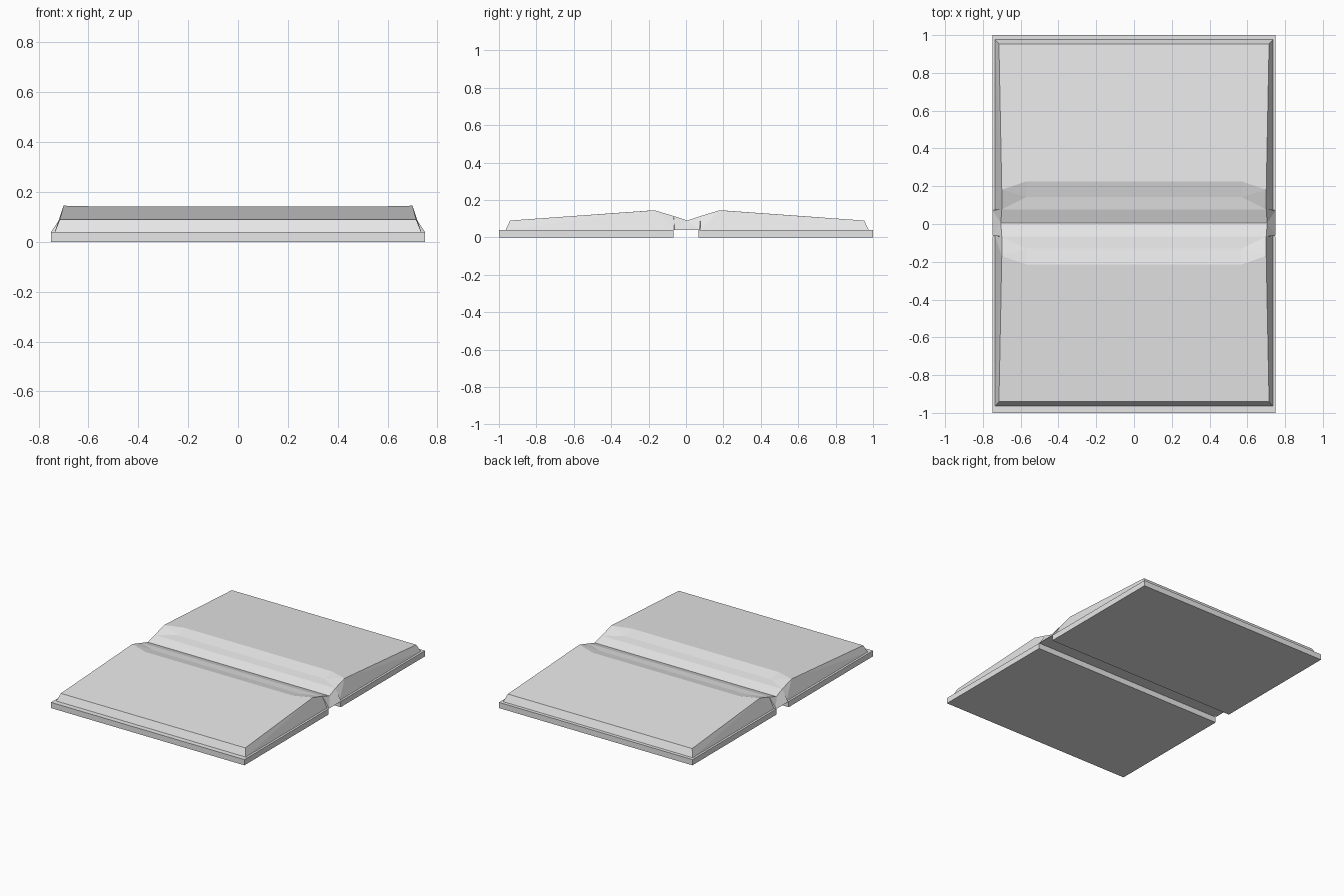
import bpy
import bmesh

if "Cube" in bpy.data.objects:
    bpy.data.objects.remove(bpy.data.objects["Cube"], do_unlink=True)

grey = bpy.data.materials.new("light_grey")
grey.use_nodes = True
colour = (0.8, 0.8, 0.8, 1)
grey.diffuse_color = colour
grey.node_tree.nodes["Principled BSDF"].inputs["Base Color"].default_value = colour

CENTRE = 0.006  # the fold sits slightly behind the middle of the covers


def finish(name, bm):
    bmesh.ops.remove_doubles(bm, verts=bm.verts, dist=0.0001)
    bmesh.ops.recalc_face_normals(bm, faces=bm.faces)
    mesh = bpy.data.meshes.new(name)
    bm.to_mesh(mesh)
    bm.free()
    mesh.materials.append(grey)
    obj = bpy.data.objects.new(name, mesh)
    bpy.context.collection.objects.link(obj)
    return obj


def cover(name, side):
    bm = bmesh.new()
    bmesh.ops.create_cube(bm, size=1)
    bmesh.ops.scale(bm, vec=(1.5, 0.933, 0.04), verts=bm.verts)
    bmesh.ops.translate(bm, vec=(0, side * 0.5335, 0.02), verts=bm.verts)
    finish(name, bm)


cover("front_cover", -1)
cover("back_cover", 1)

# Named corners of one quarter of the page block
corners = {
    "outer_base": (0.735, 0.97, 0.04),
    "inner_base": (0.735, 0.07, 0.04),
    "outer_top": (0.715, 0.947, 0.09),
    "peak": (0.70, 0.175, 0.145),
    "curl": (0.70, 0.072, 0.114),
    "fold": (0.705, 0, 0.09),
    "crest": (0.57, 0.22, 0.142),
    "dip": (0.57, 0.137, 0.122),
    "tip": (0.75, 0.067, 0.04),
}
# Strips that run across the full width, from one side to the other
strips = ["outer_base outer_top", "outer_top crest", "crest dip", "dip curl",
          "curl fold", "outer_base inner_base", "inner_base tip"]
# Faces repeated at each end of the pages
ends = ["outer_top crest peak", "peak crest dip", "peak dip curl",
        "outer_base outer_top peak", "outer_base peak inner_base",
        "inner_base peak curl", "inner_base curl tip", "curl fold tip"]

bm = bmesh.new()


def add_face(points):
    bm.faces.new([bm.verts.new(p) for p in points])


def place(name, sx, sy):
    x, y, z = corners[name]
    return (sx * x, sy * y + CENTRE, z)


for sy in (-1, 1):
    for strip in strips:
        a, b = strip.split()
        add_face([place(a, -1, sy), place(a, 1, sy), place(b, 1, sy), place(b, -1, sy)])
    for sx in (-1, 1):
        for end in ends:
            add_face([place(n, sx, sy) for n in end.split()])

# Spine ends and underside
for sx in (-1, 1):
    add_face([place("fold", sx, 1), place("tip", sx, 1), place("tip", sx, -1)])
add_face([place("tip", -1, -1), place("tip", 1, -1), place("tip", 1, 1), place("tip", -1, 1)])
finish("pages_and_spine", bm)
